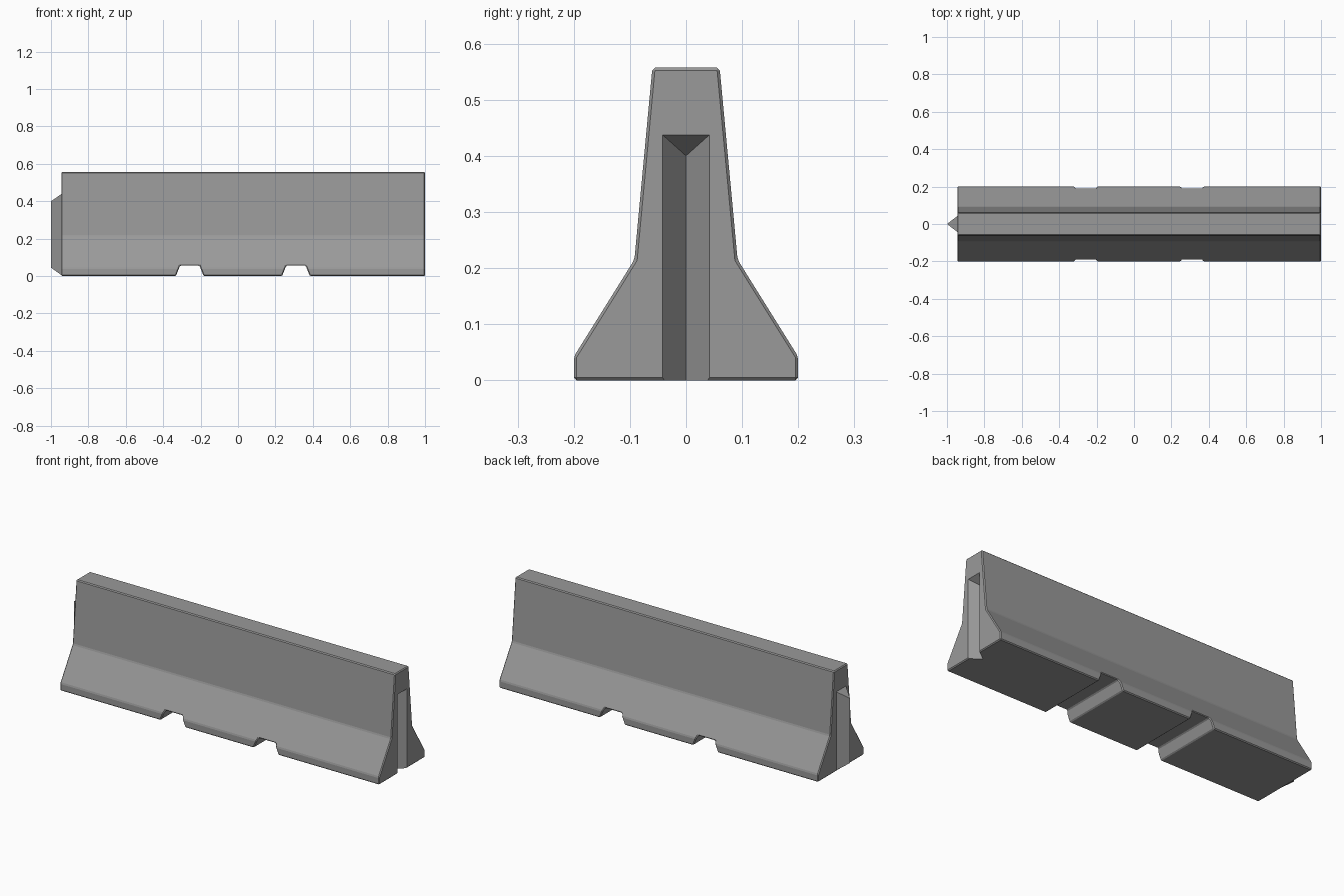
import bpy, bmesh

if "Cube" in bpy.data.objects:
    bpy.data.objects.remove(bpy.data.objects["Cube"])

X0, X1 = -0.945, 1.0      # ends of the concrete body

# Dark grey concrete
concrete = bpy.data.materials.new("concrete")
concrete.diffuse_color = (0.32, 0.32, 0.32, 1)
concrete.use_nodes = True
concrete.node_tree.nodes["Principled BSDF"].inputs["Base Color"].default_value = concrete.diffuse_color


def finish(name, bm):
    """Turn a bmesh into a named concrete object."""
    mesh = bpy.data.meshes.new(name)
    bm.to_mesh(mesh)
    bm.free()
    mesh.materials.append(concrete)
    obj = bpy.data.objects.new(name, mesh)
    bpy.context.collection.objects.link(obj)
    return obj


def hull(name, points):
    """Convex solid around a few corner points."""
    bm = bmesh.new()
    for p in points:
        bm.verts.new(p)
    bmesh.ops.convex_hull(bm, input=bm.verts)
    bmesh.ops.dissolve_limit(bm, angle_limit=0.01, verts=bm.verts, edges=bm.edges)
    bmesh.ops.recalc_face_normals(bm, faces=bm.faces)
    return finish(name, bm)


def cut(target, cutter):
    mod = target.modifiers.new(cutter.name, 'BOOLEAN')
    mod.operation = 'DIFFERENCE'
    mod.solver = 'EXACT'
    mod.object = cutter
    cutter.hide_render = True
    cutter.hide_set(True)


# Barrier body: mirrored half profile extruded along x
half = [(0.2, 0.0), (0.2, 0.042), (0.092, 0.215), (0.06, 0.557)]
profile = half + [(-y, z) for y, z in reversed(half)]
bm = bmesh.new()
face = bm.faces.new([bm.verts.new((X0, y, z)) for y, z in profile])
ext = bmesh.ops.extrude_face_region(bm, geom=[face])
bmesh.ops.translate(bm, vec=(X1 - X0, 0, 0),
                    verts=[g for g in ext['geom'] if isinstance(g, bmesh.types.BMVert)])
bmesh.ops.recalc_face_normals(bm, faces=bm.faces)
body = finish("barrier_body", bm)

# Forklift slots: trapezoid channels through the base
for i, cx in enumerate((-0.258, 0.31)):
    section = [(-0.082, -0.02), (0.082, -0.02), (0.052, 0.056), (-0.052, 0.056)]
    cut(body, hull(f"slot_cutter_{i + 1}",
                   [(cx + x, y, z) for x, z in section for y in (-0.3, 0.3)]))

# Small chamfer on every hard edge
bevel = body.modifiers.new("chamfer", 'BEVEL')
bevel.width = 0.005
bevel.segments = 1
bevel.limit_method = 'ANGLE'
bevel.angle_limit = 0.35

# Groove in the right end, open at the bottom
groove = [(X1 - 0.057, 0, z) for z in (-0.05, 0.40)]
groove += [(X1 + 0.019, s * 0.056, z) for s in (-1, 1) for z in (-0.05, 0.45)]
cut(body, hull("groove_cutter", groove))

# Matching tongue on the left end
tongue = [(-1, 0, z) for z in (0.045, 0.40)]
tongue += [(X0 + dx, s * 0.042, z) for dx in (0, 0.01) for s in (-1, 1) for z in (0.006, 0.438)]
hull("end_tongue", tongue)
